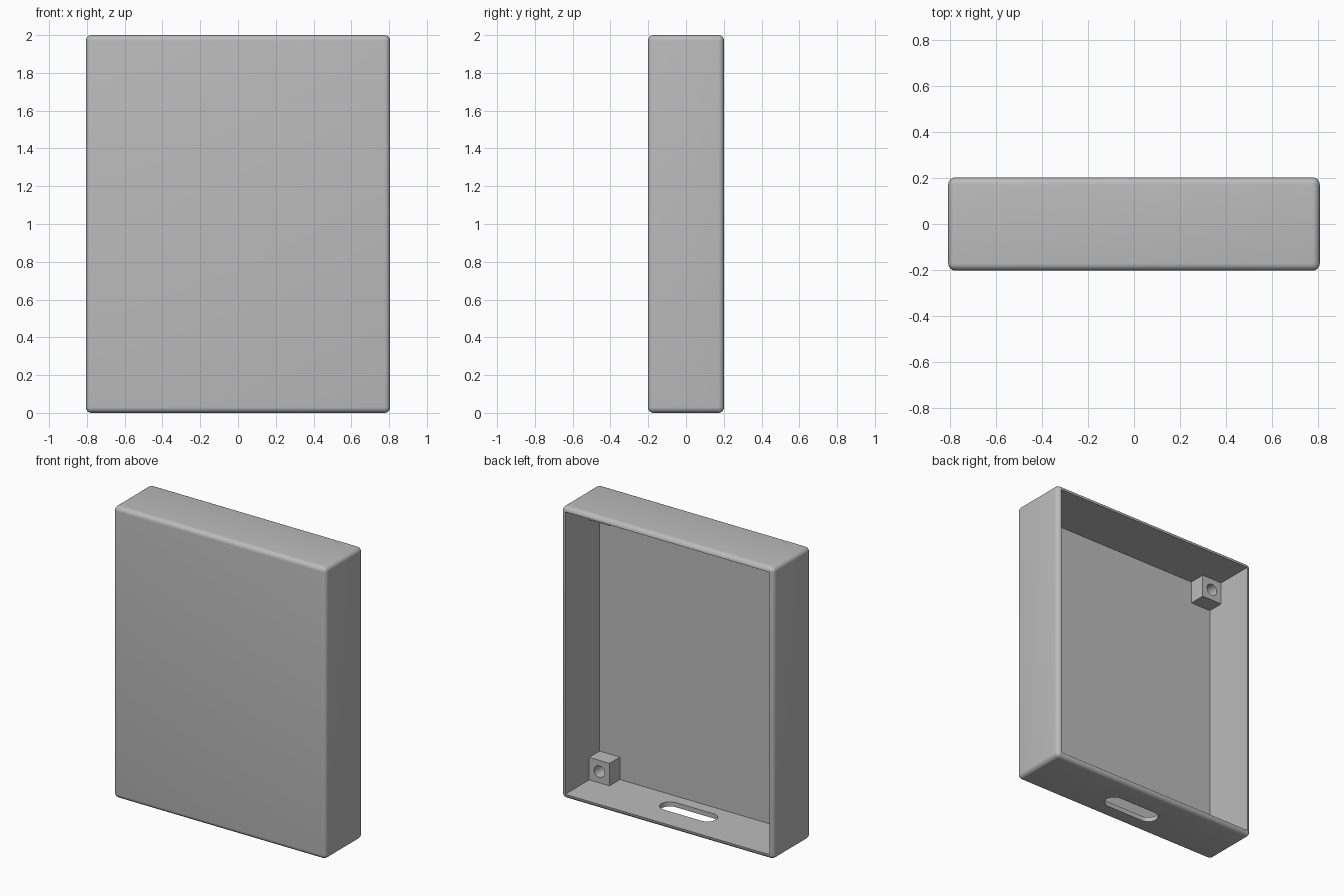
import bpy
import bmesh
import math
from mathutils import Matrix, Vector

if "Cube" in bpy.data.objects:
    bpy.data.objects.remove(bpy.data.objects["Cube"], do_unlink=True)

# Overall dimensions
HALF_X, HALF_Y, HEIGHT = 0.806, 0.202, 2.0
WALL, FILLET = 0.032, 0.031
POST, POST_DEPTH, HOLE_R = 0.154, 0.113, 0.04
SLOT_HALF, SLOT_R, SLOT_Y = 0.142, 0.064, -0.028

gray = bpy.data.materials.new("plain_gray")
gray.use_nodes = True
gray.diffuse_color = (0.5, 0.5, 0.5, 1)
gray.node_tree.nodes["Principled BSDF"].inputs["Base Color"].default_value = gray.diffuse_color


def finish(name, bm):
    bmesh.ops.recalc_face_normals(bm, faces=bm.faces)
    mesh = bpy.data.meshes.new(name)
    bm.to_mesh(mesh)
    bm.free()
    mesh.materials.append(gray)
    obj = bpy.data.objects.new(name, mesh)
    bpy.context.collection.objects.link(obj)
    return obj


def box(name, low, high, fillet=0):
    low, high = Vector(low), Vector(high)
    bm = bmesh.new()
    bmesh.ops.create_cube(bm, size=1, matrix=Matrix.Translation((low + high) / 2)
                          @ Matrix.Diagonal((high - low).to_4d()))
    if fillet:
        bmesh.ops.bevel(bm, geom=bm.edges[:], offset=fillet, segments=6,
                        profile=0.5, affect='EDGES')
    return finish(name, bm)


def rod(name, center, radius, depth):
    bm = bmesh.new()
    bmesh.ops.create_cone(bm, cap_ends=True, segments=32, radius1=radius,
                          radius2=radius, depth=depth,
                          matrix=Matrix.Translation(center) @ Matrix.Rotation(math.pi / 2, 4, 'X'))
    return finish(name, bm)


def slot(name):
    bm = bmesh.new()
    ring = []
    for side in (1, -1):
        for i in range(17):
            a = math.pi * (i / 16 - 0.5)
            ring.append(bm.verts.new((side * (SLOT_HALF + SLOT_R * math.cos(a)),
                                      SLOT_Y + side * SLOT_R * math.sin(a), -0.1)))
    face = bm.faces.new(ring)
    top = bmesh.ops.extrude_face_region(bm, geom=[face])["geom"]
    bmesh.ops.translate(bm, vec=(0, 0, 0.2),
                        verts=[v for v in top if isinstance(v, bmesh.types.BMVert)])
    return finish(name, bm)


def cut(target, cutter):
    cutter.hide_render = True
    mod = target.modifiers.new("cut", 'BOOLEAN')
    mod.operation, mod.solver, mod.object = 'DIFFERENCE', 'EXACT', cutter
    bpy.context.view_layer.update()
    graph = bpy.context.evaluated_depsgraph_get()
    mesh = bpy.data.meshes.new_from_object(target.evaluated_get(graph))
    target.modifiers.clear()
    target.data = mesh
    bpy.data.objects.remove(cutter, do_unlink=True)


def smooth(obj):
    bpy.ops.object.select_all(action='DESELECT')
    obj.select_set(True)
    bpy.context.view_layer.objects.active = obj
    bpy.ops.object.shade_smooth_by_angle(angle=math.radians(30))


# Rounded tray, open at the back, with a slot through the bottom wall
inner_x, inner_y = HALF_X - WALL, WALL - HALF_Y
case = box("case_shell", (-HALF_X, -HALF_Y, 0), (HALF_X, HALF_Y, HEIGHT), FILLET)
cut(case, box("cavity_cutter", (-inner_x, inner_y, WALL), (inner_x, 1, HEIGHT - WALL)))
cut(case, slot("slot_cutter"))
smooth(case)

# Screw posts in the four inner corners, slightly sunk into the walls
SINK = 0.004
for x_name, sx in (("left", 1), ("right", -1)):
    for z_name, sz in (("bottom", -1), ("top", 1)):
        xs = sorted((sx * (inner_x - POST), sx * (inner_x + SINK)))
        inner_z = HEIGHT / 2 - WALL
        zs = sorted(HEIGHT / 2 + sz * d for d in (inner_z - POST, inner_z + SINK))
        post = box(f"{z_name}_{x_name}_post", (xs[0], inner_y - SINK, zs[0]),
                   (xs[1], inner_y + POST_DEPTH, zs[1]))
        center = (sx * (inner_x - POST / 2), inner_y + POST_DEPTH / 2,
                  HEIGHT / 2 + sz * (inner_z - POST / 2))
        cut(post, rod("hole_cutter", center, HOLE_R, 0.3))
        smooth(post)
